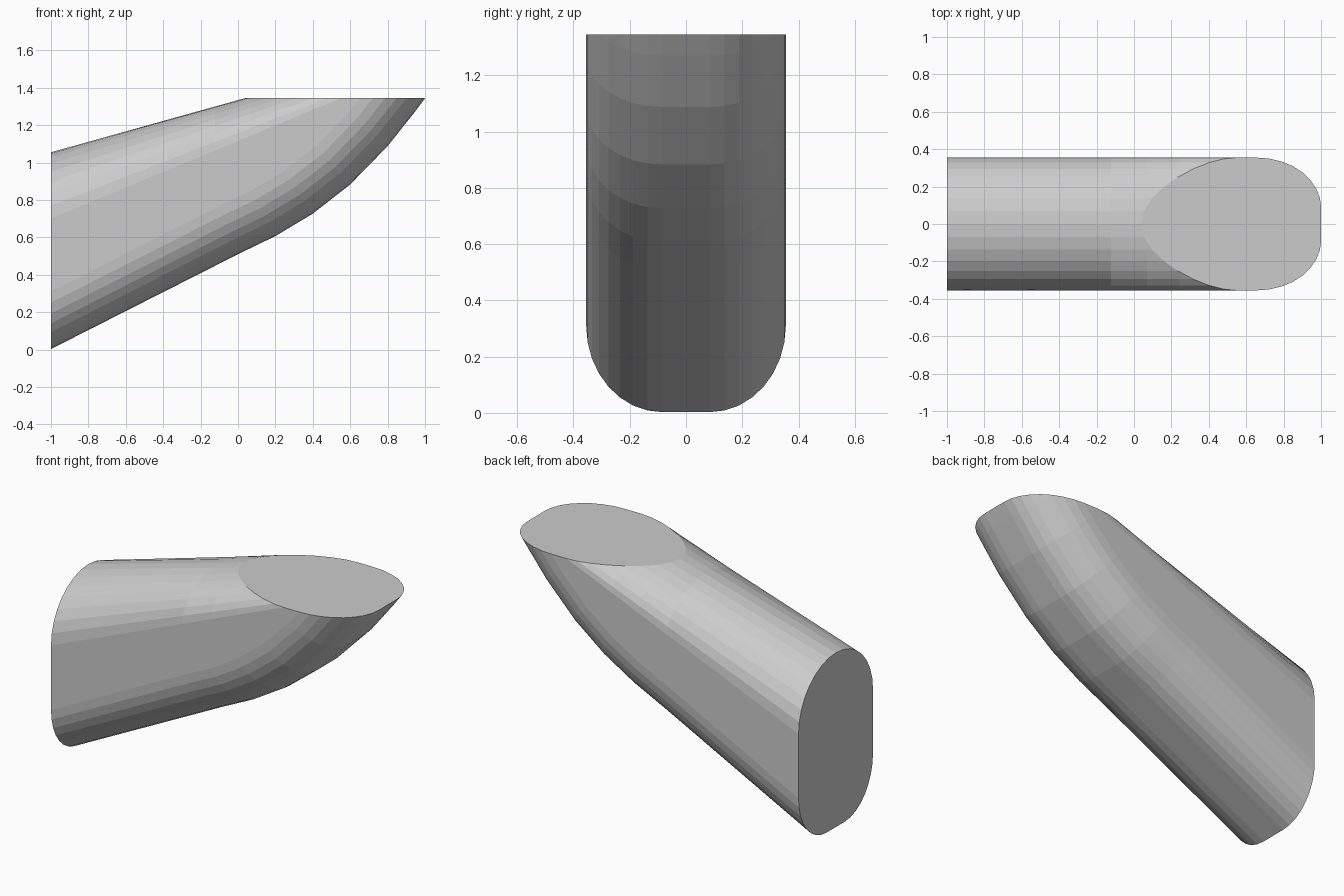
import bpy, bmesh
from math import sin, cos, pi
from mathutils import Vector

if "Cube" in bpy.data.objects:
    bpy.data.objects.remove(bpy.data.objects["Cube"])

HALF_W, FLAT, TOP_Z = 0.355, 0.085, 1.345
SEG = 8

# underside rail (x, z): straight run, then an upward bend
rail = [Vector(p) for p in [(-1.4, -0.2), (0.0, 0.51), (0.2, 0.607), (0.4, 0.727),
                            (0.6, 0.883), (0.8, 1.088), (0.945, 1.27), (1.12, 1.505)]]


def section(i):
    """Closed rounded cross-section square to the underside rail."""
    a, b = rail[max(i - 1, 0)], rail[min(i + 1, len(rail) - 1)]
    t = (b - a).normalized()
    low = rail[i]
    seam = low + Vector((-t.y, t.x)) * 0.275
    up = Vector((seam.x, max(0.70 + 0.416 * (seam.x + 1), seam.y + 0.01)))
    top = Vector((seam.x, max(1.055 + 0.279 * (seam.x + 1), up.y + 0.01)))
    half = []
    for k in range(SEG + 1):
        ang = k / SEG * pi / 2
        p = low.lerp(seam, 1 - cos(ang))
        half.append((p.x, FLAT + (HALF_W - FLAT) * sin(ang), p.y))
    for k in range(SEG):
        ang = k / SEG * pi / 2
        p = up.lerp(top, sin(ang))
        half.append((p.x, HALF_W * cos(ang), p.y))
    other = [(x, -y, z) for x, y, z in reversed(half)]
    return half + [(top.x, 0, top.y)] + other


# loft the body through the sections
bm = bmesh.new()
rings = [[bm.verts.new(c) for c in section(i)] for i in range(len(rail))]
for r, s in zip(rings, rings[1:]):
    n = len(r)
    for k in range(n):
        j = (k + 1) % n
        bm.faces.new((r[k], r[j], s[j], s[k]))

# slice off the level top and the upright end, capping each cut
for co, no in (((0, 0, TOP_Z), (0, 0, 1)), ((-1, 0, 0), (-1, 0, 0))):
    res = bmesh.ops.bisect_plane(bm, geom=bm.verts[:] + bm.edges[:] + bm.faces[:],
                                 plane_co=co, plane_no=no, clear_outer=True)
    edges = [e for e in res["geom_cut"] if isinstance(e, bmesh.types.BMEdge)]
    bmesh.ops.contextual_create(bm, geom=edges)
bmesh.ops.recalc_face_normals(bm, faces=bm.faces[:])

mesh = bpy.data.meshes.new("angled_body")
bm.to_mesh(mesh)
bm.free()
obj = bpy.data.objects.new("angled_body", mesh)
bpy.context.collection.objects.link(obj)
